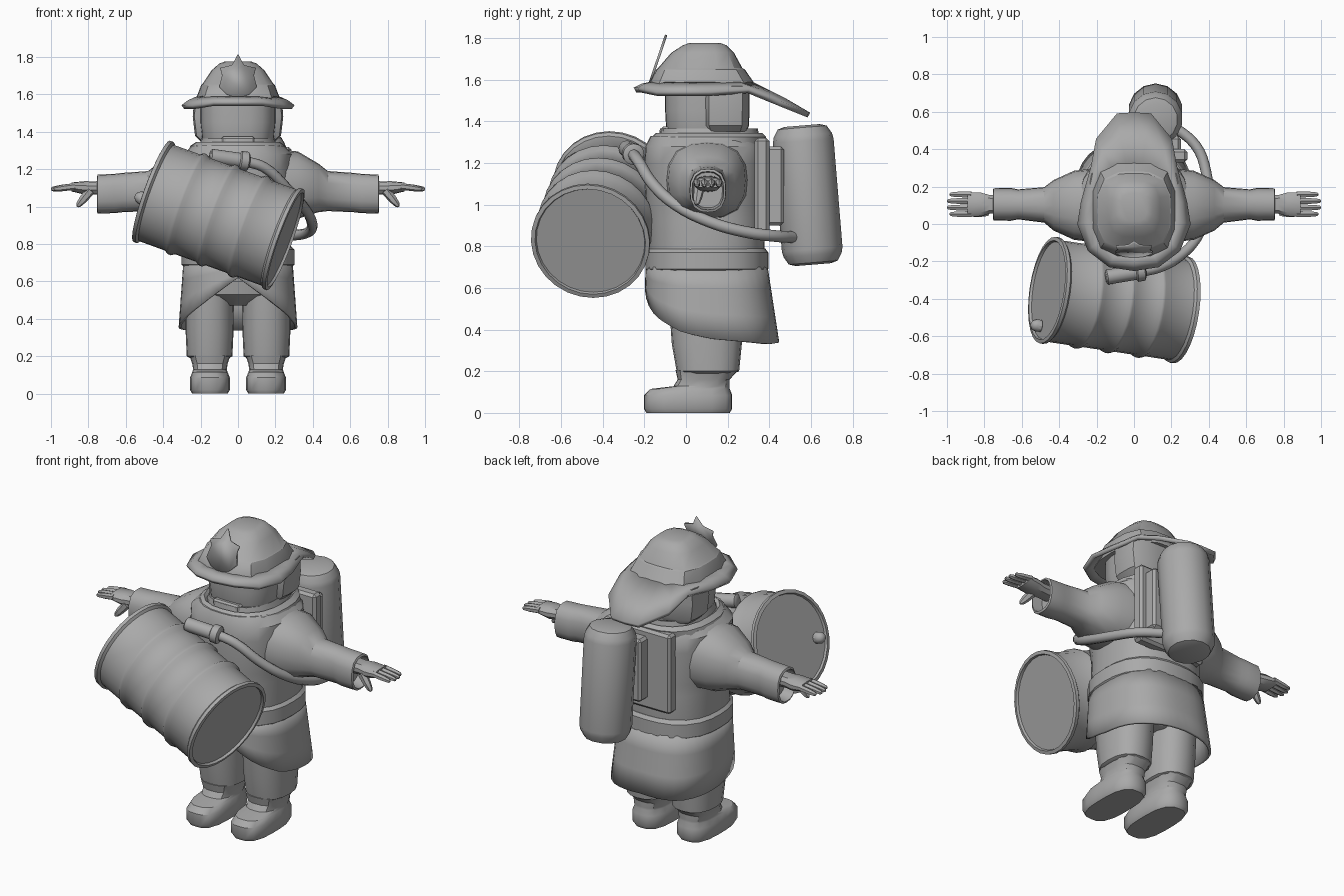
import bpy, bmesh
from math import sin, cos, pi, radians
from mathutils import Vector

cube = bpy.data.objects.get("Cube")
if cube:
    bpy.data.objects.remove(cube, do_unlink=True)

grey = bpy.data.materials.new("plain_grey")
grey.use_nodes = True
GREY = (0.4, 0.4, 0.4, 1)
grey.diffuse_color = GREY
grey.node_tree.nodes["Principled BSDF"].inputs["Base Color"].default_value = GREY


def finish(name, bm, angle=35, thick=0):
    bmesh.ops.recalc_face_normals(bm, faces=bm.faces)
    mesh = bpy.data.meshes.new(name)
    bm.to_mesh(mesh)
    bm.free()
    ob = bpy.data.objects.new(name, mesh)
    bpy.context.collection.objects.link(ob)
    mesh.materials.append(grey)
    bpy.ops.object.select_all(action='DESELECT')
    bpy.context.view_layer.objects.active = ob
    ob.select_set(True)
    bpy.ops.object.shade_smooth_by_angle(angle=radians(angle))
    if thick:
        mod = ob.modifiers.new("thickness", 'SOLIDIFY')
        mod.thickness = thick
        mod.offset = 0
    return ob


def oval(rx, ry, n, power):
    """Rounded-square outline; the first point faces the front."""
    pts = []
    for i in range(n):
        a = 2 * pi * i / n
        u, v = sin(a), -cos(a)
        k = (abs(u) ** power + abs(v) ** power) ** (-1 / power)
        pts.append((rx * u * k, ry * v * k))
    return pts


def skin(name, rings, caps=True, angle=35, thick=0):
    """Join equal-length closed rings of points with quads."""
    bm = bmesh.new()
    vs = [[bm.verts.new(p) for p in r] for r in rings]
    n = len(vs[0])
    for a, b in zip(vs, vs[1:]):
        for i in range(n):
            bm.faces.new((a[i], a[(i + 1) % n], b[(i + 1) % n], b[i]))
    if caps:
        bm.faces.new(vs[0])
        bm.faces.new(vs[-1])
    return finish(name, bm, angle, thick)


def stack(name, levels, cx=0, n=20, power=2.5, **kw):
    """Loft along z from (z, centre y, rx, ry)."""
    return skin(name, [[(cx + x, cy + y, z) for x, y in oval(rx, ry, n, power)]
                       for z, cy, rx, ry in levels], **kw)


def turned(name, start, end, profile, n=16, angle=35):
    """Lathe (radius, fraction along the axis) from start to end."""
    a, b = Vector(start), Vector(end)
    q = (b - a).to_track_quat('Z', 'Y')
    rings = []
    for r, t in profile:
        rings.append([a + (b - a) * t + q @ Vector((x, y, 0)) for x, y in oval(r, r, n, 2)])
    return skin(name, rings, angle=angle)


def box(name, lo, hi, bevel=0.01):
    bm = bmesh.new()
    bmesh.ops.create_cube(bm, size=1)
    for v in bm.verts:
        v.co = [(l + h) / 2 + c * (h - l) for l, h, c in zip(lo, hi, v.co)]
    bmesh.ops.bevel(bm, geom=bm.edges[:], offset=bevel, segments=1, affect='EDGES')
    return finish(name, bm)


def lerp_table(table, t):
    for (t0, v0), (t1, v1) in zip(table, table[1:]):
        if t <= t1:
            return v0 + (v1 - v0) * (t - t0) / (t1 - t0)
    return table[-1][1]


# Coat body, waist belt and collars
stack("coat_body", [(.6, .1, .27, .26), (.7, .1, .29, .28), (.93, .095, .275, .28),
                    (1.0, .09, .28, .285), (1.2, .09, .3, .29), (1.28, .09, .295, .285),
                    (1.33, .09, .24, .26)], n=24)
stack("waist_belt", [(.67, .1, .28, .28), (.69, .1, .302, .295), (.77, .1, .302, .295),
                     (.79, .1, .28, .28)], n=24)
stack("outer_collar", [(1.28, .1, .27, .27), (1.325, .11, .255, .275), (1.345, .11, .225, .255),
                       (1.32, .11, .2, .23)], caps=False)
stack("inner_collar", [(1.3, .11, .215, .245), (1.365, .11, .195, .235), (1.36, .11, .175, .215),
                       (1.3, .11, .17, .21)], caps=False)

# Coat skirt, cut away at the front
hem = [(0, .62), (40, .46), (65, .385), (90, .355), (140, .33), (180, .34)]
N = 40
skirt = []
for f in (0, .3, .65, 1):
    ring = []
    for i, (x, y) in enumerate(oval(.285 + .025 * f, .285 + .03 * f, N, 2.6)):
        turn = min(i, N - i) * 360 / N
        ring.append((x, .1 + .025 * f + y, .7 + (lerp_table(hem, turn) - .7) * f))
    skirt.append(ring)
skin("coat_skirt", skirt, caps=False, thick=.015)

# Trousers and boots
stack("trouser_seat", [(.47, .1, .1, .12), (.53, .1, .25, .2), (.68, .1, .26, .23)])
for s, side in ((1, "left"), (-1, "right")):
    stack(side + "_trouser_leg", [(.19, .1, .105, .13), (.2, .105, .122, .15), (.33, .1, .128, .168),
                                  (.5, .1, .13, .18), (.62, .1, .13, .19)], cx=s * .152, n=16)
    stack(side + "_boot", [(0, .01, .095, .2), (.02, .01, .107, .212), (.085, .01, .107, .212),
                           (.115, .02, .095, .19), (.128, .075, .09, .135), (.16, .085, .095, .125),
                           (.205, .1, .11, .15)], cx=s * .15, n=18, power=3)

# Sleeves with hollow cuffs, and hands
for s, side in ((1, "left"), (-1, "right")):
    sleeve = [(.18, .1, 1.12, .2, .19), (.32, .1, 1.115, .185, .18), (.43, .1, 1.1, .135, .13),
              (.48, .102, 1.083, .095, .107), (.62, .105, 1.075, .08, .105),
              (.66, .105, 1.07, .088, .105), (.75, .105, 1.067, .086, .104),
              (.755, .105, 1.067, .076, .092), (.69, .105, 1.07, .07, .085)]
    skin(side + "_sleeve", [[(s * x, cy + u, cz + v) for u, v in oval(ry, rz, 16, 2.6)]
                            for x, cy, cz, ry, rz in sleeve])
    palm = [(.66, 1.1, .05, .04), (.77, 1.1, .05, .035), (.82, 1.1, .064, .036), (.89, 1.105, .066, .024)]
    skin(side + "_palm", [[(s * x, .105 + u, cz + v) for u, v in oval(ry, rz, 10, 3)]
                          for x, cz, ry, rz in palm])
    for i in range(4):
        y = .053 + .035 * i
        tip = 1.0 if i in (1, 2) else .985
        turned(f"{side}_finger_{i + 1}", (s * .87, y, 1.108), (s * tip, y, 1.093),
               [(.018, 0), (.017, .6), (.013, .92), (.006, 1)], n=6)
    turned(side + "_thumb", (s * .79, .065, 1.085), (s * .86, .05, 1.0),
           [(.026, 0), (.022, .55), (.015, .9), (.006, 1)], n=6)

# Head, neck guard and chin strap
stack("head", [(1.28, .1, .17, .17), (1.36, .1, .19, .195), (1.45, .1, .2, .2),
               (1.58, .1, .2, .2)], power=3)
stack("neck_guard", [(1.35, .19, .2, .1), (1.38, .19, .23, .113), (1.48, .19, .242, .115),
                     (1.57, .19, .235, .115)], power=5)
box("chin_strap", (-.09, -.12, 1.335), (.09, -.06, 1.375))

# Helmet dome, brim and front badge
stack("helmet_dome", [(1.55, .075, .225, .255), (1.585, .075, .222, .252), (1.65, .07, .197, .212),
                      (1.655, .068, .19, .203), (1.73, .08, .14, .15), (1.765, .09, .1, .105),
                      (1.776, .09, .07, .075)], n=16, power=3.2, angle=28)
half = [(0, -.245), (.13, -.225), (.24, -.14), (.295, 0), (.275, .12), (.225, .3), (.2, .45),
        (.09, .585), (0, .59)]
outline = half + [(-x, y) for x, y in half[-2:0:-1]]
inner, middle, outer = [], [], []
for x, y in outline:
    d = Vector((x, y - .075))
    k = (abs(d.x / .215) ** 3 + abs(d.y / .24) ** 3) ** (-1 / 3)
    p = Vector((d.x * k, .075 + d.y * k, 1.578))
    edge = Vector((x, y, 1.55 - .018 * (abs(x) > .2 and y < .2) - max(0, y - .29) * .4))
    inner.append(p)
    middle.append(p.lerp(edge, .55) + Vector((0, 0, .006)))
    outer.append(edge)
skin("helmet_brim", [inner, middle, outer], caps=False, thick=.026)

shield = [(0, 1.815), (.032, 1.755), (.095, 1.74), (.085, 1.7), (.1, 1.64), (.06, 1.6), (0, 1.578)]
bm = bmesh.new()
bm.faces.new([bm.verts.new((x, -.175 + (z - 1.58) * .34, z))
              for x, z in shield + [(-x, z) for x, z in shield[-2:0:-1]]])
finish("helmet_badge", bm, thick=.012)

# Ribbed barrel held across the chest
rim = .288
profile = [(rim - .025, .018), (rim - .02, 0), (rim, .005), (rim, .03), (rim - .014, .045)]
for t in (.27, .5, .73):
    profile += [(rim - .014, t - .035), (rim - .001, t - .01), (rim - .001, t + .01), (rim - .014, t + .035)]
profile += [(r, 1 - t) for r, t in profile[4::-1]]
turned("barrel", (-.465, -.353, 1.083), (.255, -.46, .822), profile, n=28)
turned("barrel_bung", (-.5, -.545, 1.04), (-.55, -.538, 1.058),
       [(.034, 0), (.034, .5), (.024, .85), (.01, 1)], n=10)

# Back plate and tank
box("back_plate", (-.17, .33, .84), (.285, .4, 1.32), .015)
box("tank_mount", (-.02, .38, .9), (.25, .47, 1.28), .015)
turned("back_tank", (.115, .612, .712), (.115, .557, 1.38),
       [(.085, 0), (.118, .015), (.14, .07), (.146, .11), (.146, .89), (.14, .93),
        (.118, .985), (.085, 1)], n=14)

# Hose and nozzle
turned("hose_nozzle", (-.15, -.285, 1.27), (.06, -.25, 1.24),
       [(.03, 0), (.04, .03), (.04, .75), (.052, .78), (.052, .96), (.038, 1)], n=12)
path = [(.04, -.255, 1.243), (.14, -.23, 1.21), (.26, -.16, 1.1), (.35, -.05, 1.0), (.395, .12, .915),
        (.385, .28, .87), (.33, .42, .85), (.2, .53, .843)]
curve = bpy.data.curves.new("hose", 'CURVE')
curve.dimensions = '3D'
curve.bevel_depth = .028
curve.bevel_resolution = 2
curve.resolution_u = 4
curve.use_fill_caps = True
spline = curve.splines.new('BEZIER')
spline.bezier_points.add(len(path) - 1)
for bp, co in zip(spline.bezier_points, path):
    bp.co = co
    bp.handle_left_type = bp.handle_right_type = 'AUTO'
curve.materials.append(grey)
hose = bpy.data.objects.new("hose", curve)
bpy.context.collection.objects.link(hose)
bpy.ops.object.select_all(action='DESELECT')
hose.select_set(True)
bpy.context.view_layer.objects.active = hose
bpy.ops.object.convert(target='MESH')
